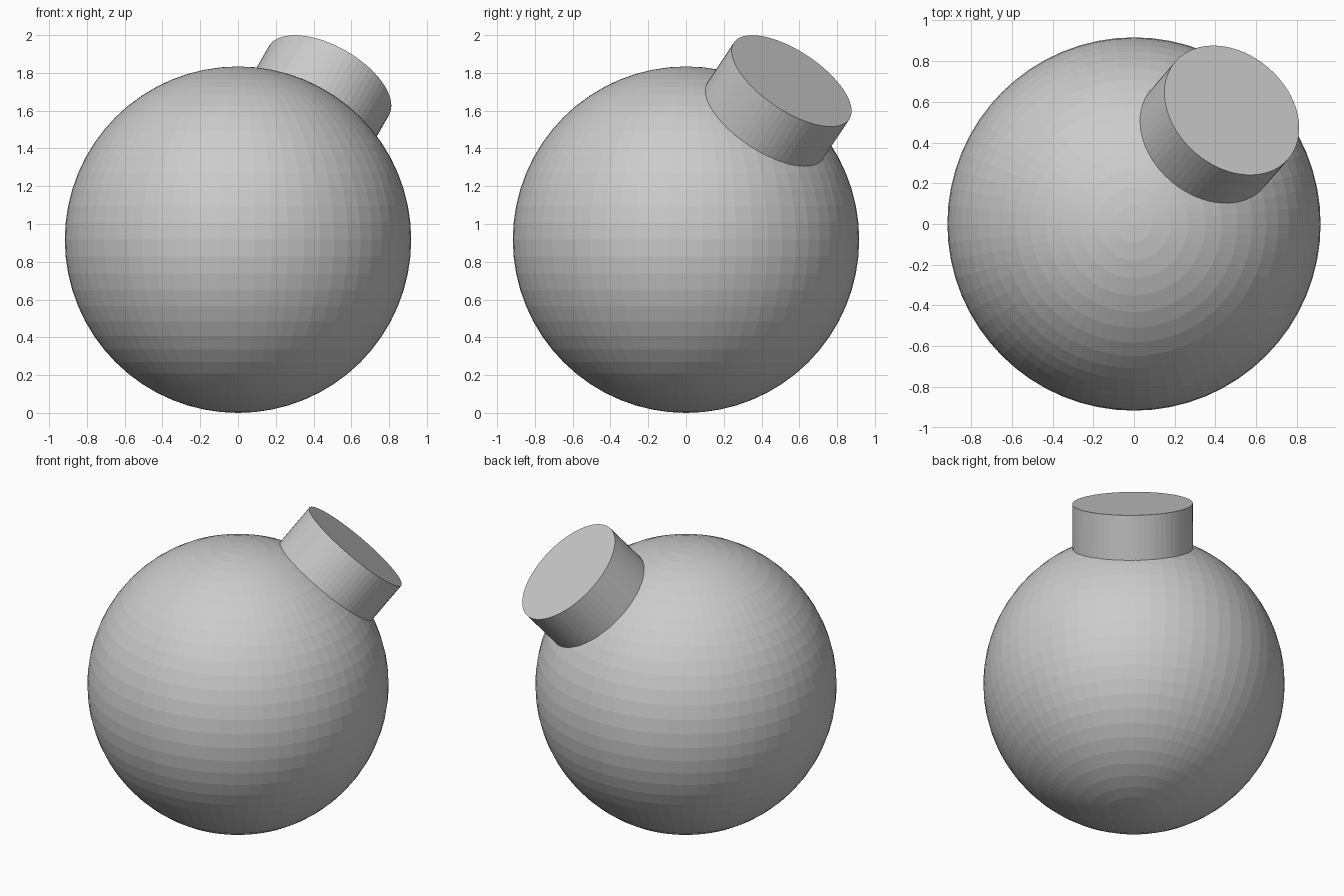
import bpy
from mathutils import Vector

if "Cube" in bpy.data.objects:
    bpy.data.objects.remove(bpy.data.objects["Cube"])

R = 0.917                                  # ball radius
CENTRE = Vector((0, 0, R))
AXIS = Vector((0.43, 0.50, 0.752)).normalized()   # direction of the neck
NECK_R = 0.4 * R
NECK_START, NECK_END = 0.825, 1.118        # distances from the ball centre

grey = bpy.data.materials.new("light grey")
grey.diffuse_color = (0.6, 0.6, 0.6, 1)
grey.use_nodes = True
grey.node_tree.nodes["Principled BSDF"].inputs["Base Color"].default_value = grey.diffuse_color

# Faceted ball
bpy.ops.mesh.primitive_uv_sphere_add(segments=64, ring_count=32, radius=R, location=CENTRE)
ball = bpy.context.object
ball.name = "ball"
ball.data.materials.append(grey)

# Tilted short neck, sunk slightly into the ball
bpy.ops.mesh.primitive_cylinder_add(
    vertices=64, radius=NECK_R, depth=NECK_END - NECK_START,
    location=CENTRE + AXIS * (NECK_START + NECK_END) / 2,
    rotation=AXIS.to_track_quat('Z', 'Y').to_euler())
neck = bpy.context.object
neck.name = "neck"
neck.data.materials.append(grey)
